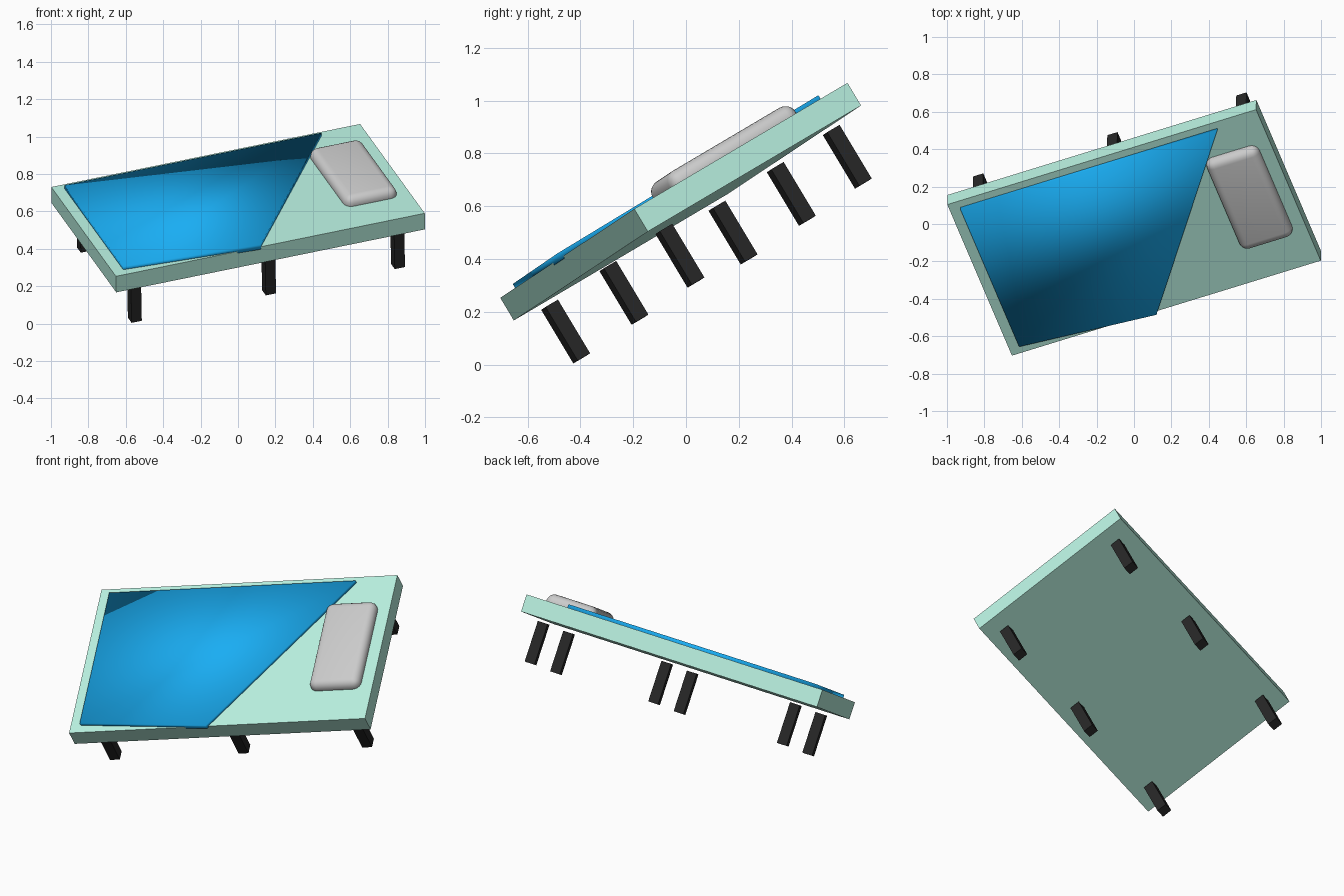
import bpy, bmesh
from mathutils import Matrix, Vector

if "Cube" in bpy.data.objects:
    bpy.data.objects.remove(bpy.data.objects["Cube"])

# Tilted frame of the bed: origin at the middle of the board's top face
u = Vector((.938, .2885, .1914)).normalized()
v = Vector((-.349, .807, .477))
v = (v - u * v.dot(u)).normalized()
n = u.cross(v)
FRAME = Matrix.Translation((0, -.046, .66)) @ Matrix((u, v, n)).transposed().to_4x4()


def material(name, color):
    m = bpy.data.materials.new(name)
    m.diffuse_color = (*color, 1)
    m.use_nodes = True
    m.node_tree.nodes["Principled BSDF"].inputs["Base Color"].default_value = m.diffuse_color
    return m


def prism(name, outline, low, high, mat=None, bevel=0, segments=3, smooth=False):
    """Extrude an outline from low to high in the tilted frame."""
    bm = bmesh.new()
    base = bm.faces.new([bm.verts.new((x, y, low)) for x, y in outline])
    top = bmesh.ops.extrude_face_region(bm, geom=[base])["geom"]
    bmesh.ops.translate(bm, vec=(0, 0, high - low),
                        verts=[g for g in top if isinstance(g, bmesh.types.BMVert)])
    bmesh.ops.recalc_face_normals(bm, faces=bm.faces)
    if bevel:
        bmesh.ops.bevel(bm, geom=bm.edges[:], offset=bevel, segments=segments,
                        profile=.5, affect='EDGES')
    for f in bm.faces:
        f.smooth = smooth
    me = bpy.data.meshes.new(name)
    bm.to_mesh(me)
    bm.free()
    ob = bpy.data.objects.new(name, me)
    bpy.context.collection.objects.link(ob)
    ob.matrix_world = FRAME
    if mat:
        me.materials.append(mat)
    return ob


def rect(cx, cy, w, d):
    return [(cx - w/2, cy - d/2), (cx + w/2, cy - d/2),
            (cx + w/2, cy + d/2), (cx - w/2, cy + d/2)]


green = material("mint", (.48, .87, .74))
blue = material("blue", (.01, .42, .90))
black = material("black", (.02, .02, .02))

# Mattress board
prism("mattress", rect(0, 0, 1.76, 1.0), -.1, 0, green)

# Blanket with one corner folded back, shaded smooth over its edges
prism("blanket", [(-.82, -.45), (-.06, -.51), (.645, .46), (-.82, .46)],
      -.01, .02, blue, smooth=True)

# Pillow
prism("pillow", rect(.66, .005, .3, .59), -.045, .052, bevel=.045, segments=5, smooth=True)

# Six legs, hanging just clear of the board
for side, b in (("front", -.395), ("back", .39)):
    for pos, a in (("left", -.74), ("middle", .025), ("right", .76)):
        prism(f"{side}_{pos}_leg", rect(a, b, .058, .058), -.357, -.12, black)
